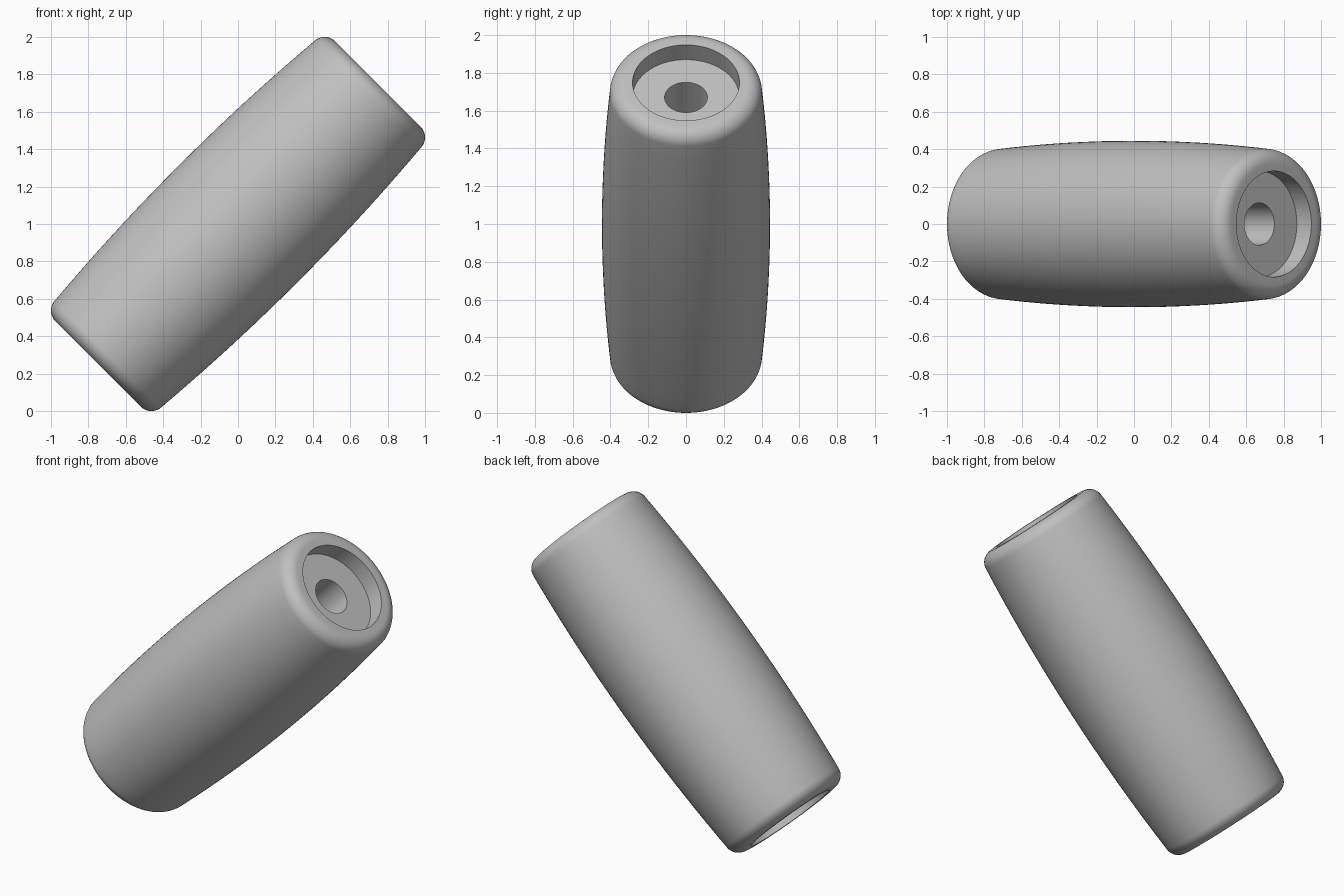
import bpy, bmesh
from math import sin, cos, radians, pi
from mathutils import Matrix

cube = bpy.data.objects.get("Cube")
if cube:
    bpy.data.objects.remove(cube, do_unlink=True)

SIDES = 96
MID_R, FILLET_R = 0.445, 0.08        # barrel belly and rounded end edge
FILLET_T, FILLET_C = 0.978, 0.323    # centre of the edge rounding (along axis, radius)
RECESS_R, HOLE_R, FLOOR_T = 0.283, 0.113, 0.948

grey = bpy.data.materials.new("light_grey")
grey.use_nodes = True
colour = (0.53, 0.53, 0.53, 1)
grey.diffuse_color = colour
grey.node_tree.nodes["Principled BSDF"].inputs["Base Color"].default_value = colour

# Half profile as (radius, axis position): bulged wall, rounded edge, recess, bore
tilt = radians(5)
end_r = FILLET_C + FILLET_R * cos(tilt)
end_t = FILLET_T + FILLET_R * sin(tilt)
half = []
for i in range(1, 13):
    f = i / 12
    half.append((MID_R + (end_r - MID_R) * f * f, end_t * f))
for i in range(1, 11):
    a = tilt + (pi / 2 - tilt) * i / 10
    half.append((FILLET_C + FILLET_R * cos(a), FILLET_T + FILLET_R * sin(a)))
half += [(RECESS_R, FILLET_T + FILLET_R), (RECESS_R, FLOOR_T), (HOLE_R, FLOOR_T)]

# Mirror the half into a closed outline
outline = [(MID_R, 0)] + half + [(r, -t) for r, t in reversed(half)]

# Lathe the outline around the axis, then lean it
bm = bmesh.new()
rings = [[bm.verts.new((r * cos(2 * pi * k / SIDES), r * sin(2 * pi * k / SIDES), t))
          for k in range(SIDES)] for r, t in outline]
for i, ring in enumerate(rings):
    following = rings[(i + 1) % len(rings)]
    for k in range(SIDES):
        n = (k + 1) % SIDES
        bm.faces.new((ring[k], ring[n], following[n], following[k]))
bmesh.ops.recalc_face_normals(bm, faces=bm.faces)
bmesh.ops.transform(bm, verts=bm.verts,
                    matrix=Matrix.Translation((0, 0, 1)) @ Matrix.Rotation(pi / 4, 4, 'Y'))
mesh = bpy.data.meshes.new("barrel_sleeve")
bm.to_mesh(mesh)
bm.free()
mesh.materials.append(grey)

sleeve = bpy.data.objects.new("barrel_sleeve", mesh)
bpy.context.collection.objects.link(sleeve)
bpy.ops.object.select_all(action='DESELECT')
sleeve.select_set(True)
bpy.context.view_layer.objects.active = sleeve
bpy.ops.object.shade_smooth_by_angle(angle=radians(30))
